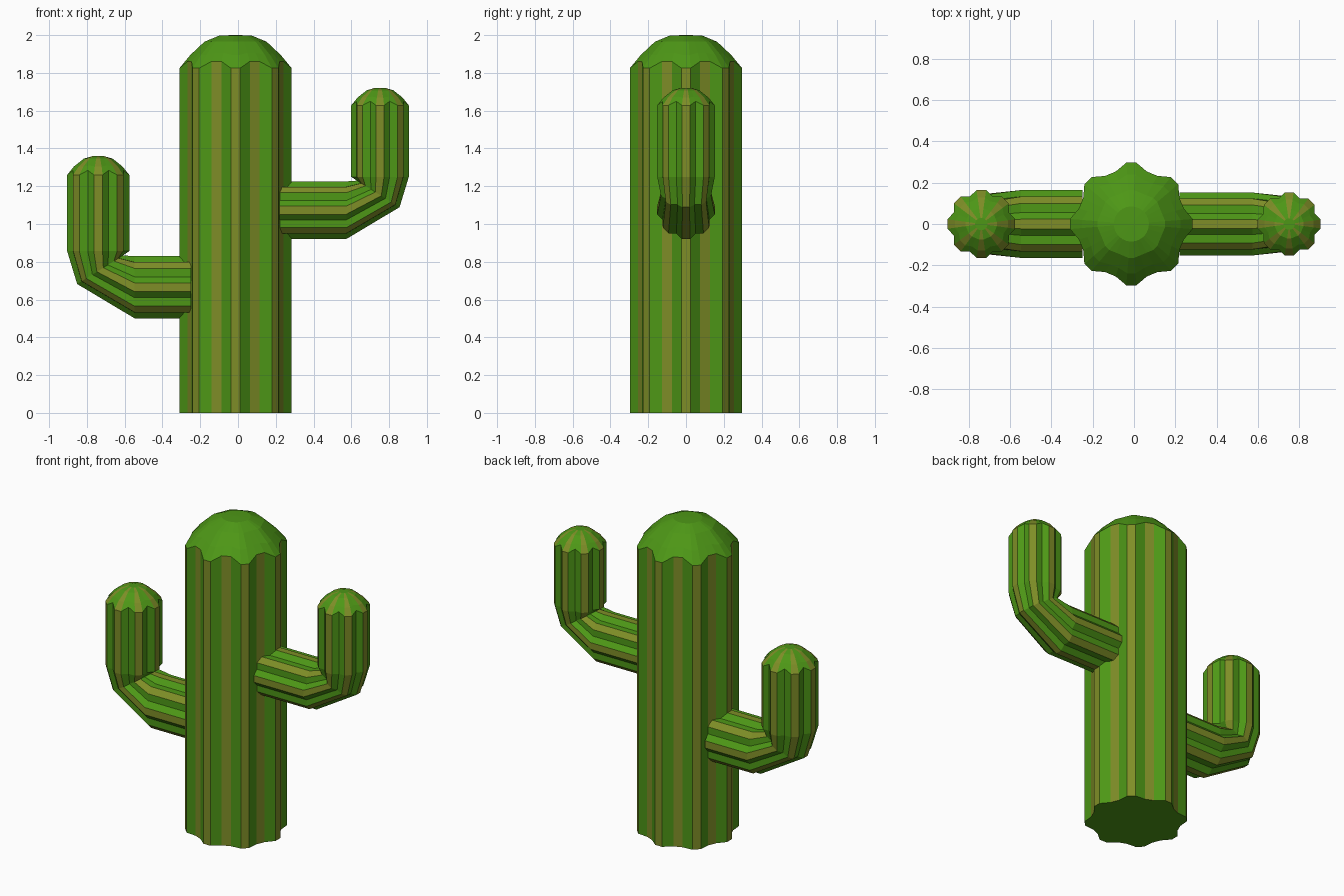
import bpy, bmesh
from math import sin, cos, radians

if "Cube" in bpy.data.objects:
    bpy.data.objects.remove(bpy.data.objects["Cube"])


def material(name, color):
    m = bpy.data.materials.new(name)
    m.diffuse_color = color
    m.use_nodes = True
    m.node_tree.nodes["Principled BSDF"].inputs["Base Color"].default_value = m.diffuse_color
    return m


GREEN = material("green", (0.075, 0.31, 0.008, 1))
OLIVE = material("olive", (0.21, 0.27, 0.02, 1))


def ribbed_tube(name, profile, rings, side=1, stripe_to=99):
    """profile: (angle, radius factor, striped face follows).
    ring: (x, z, heading, radius, rib strength, scallop)."""
    bm = bmesh.new()
    loops = []
    for x, z, heading, radius, rib, scallop in rings:
        t = radians(heading)
        loop = []
        for a, f, _ in profile:
            r = radius * (1 - (1 - f) * rib)
            u = r * cos(radians(a))
            lift = scallop * radius * (1 - f)
            loop.append(bm.verts.new((side * (x + u * sin(t) + lift * cos(t)),
                                      r * sin(radians(a)),
                                      z - u * cos(t) + lift * sin(t))))
        loops.append(loop)
    n = len(profile)
    for k in range(len(loops) - 1):
        for i in range(n):
            j = (i + 1) % n
            face = bm.faces.new((loops[k][i], loops[k][j],
                                 loops[k + 1][j], loops[k + 1][i]))
            face.material_index = int(profile[i][2] and k < stripe_to)
    bm.faces.new(loops[0])
    bm.faces.new(loops[-1])
    bmesh.ops.recalc_face_normals(bm, faces=bm.faces)
    mesh = bpy.data.meshes.new(name)
    bm.to_mesh(mesh)
    bm.free()
    mesh.materials.append(GREEN)
    mesh.materials.append(OLIVE)
    obj = bpy.data.objects.new(name, mesh)
    bpy.context.collection.objects.link(obj)
    return obj


# Eight ribs: flat crests, with flat grooves on the trunk and sharp ones on the arms
trunk_profile, arm_profile = [], []
for k in range(8):
    a = 45 * k
    trunk_profile += [(a - 4.7, 1, True), (a + 4.7, 1, False),
                      (a + 16.5, 0.89, True), (a + 28.5, 0.89, False)]
    arm_profile += [(a - 8, 1, True), (a + 8, 1, False), (a + 22.5, 0.87, False)]

# Trunk with domed cap
ribbed_tube("trunk", trunk_profile, [
    (-0.013, 0, 90, 0.298, 1, 0),
    (-0.013, 1.825, 90, 0.298, 1, 1.1),
    (-0.013, 1.895, 90, 0.24, 0.7, 0.4),
    (-0.013, 1.965, 90, 0.165, 0.4, 0),
    (-0.013, 1.998, 90, 0.085, 0, 0),
    (-0.013, 2.0, 90, 0.01, 0, 0)], stripe_to=1)


# Arms: out from the trunk, elbow, then up to a domed tip
def arm(name, side, start, x, z, r, rim):
    ribbed_tube(name, arm_profile, [
        (start, z, 0, r, 1, 0),
        (x - 1.16 * r, z, 0, r, 1, 0),
        (x - 0.06 * r, z + 0.56 * r, 58, 0.87 * r, 1, 0),
        (x, z + 1.15 * r, 90, r, 1, 0),
        (x, rim, 90, r, 1, 1.1),
        (x, rim + 0.27 * r, 90, 0.78 * r, 0.7, 0.3),
        (x, rim + 0.52 * r, 90, 0.46 * r, 0.3, 0),
        (x, rim + 0.6 * r, 90, 0.18 * r, 0, 0)], side)


arm("right_arm", 1, 0.22, 0.752, 1.073, 0.154, 1.628)
arm("left_arm", -1, 0.25, 0.74, 0.665, 0.166, 1.26)
